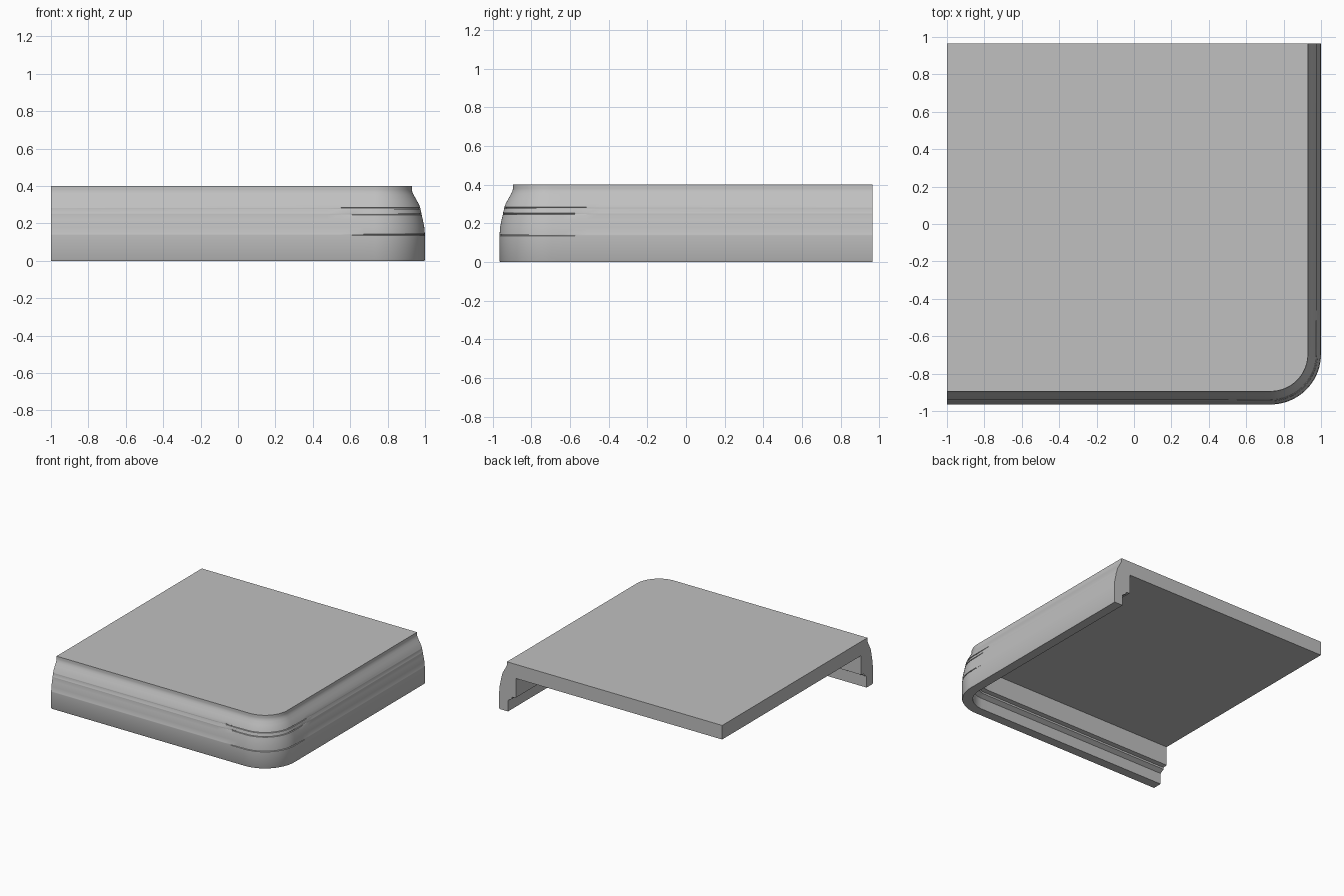
import bpy, bmesh, math
from mathutils import Vector

if "Cube" in bpy.data.objects:
    bpy.data.objects.remove(bpy.data.objects["Cube"])

W, D, R = 1.0, 0.965, 0.27      # half width, half depth, outer corner radius
TOP, UNDER = 0.40, 0.286        # top and underside heights of the panel

mat = bpy.data.materials.new("light_grey")
mat.diffuse_color = (0.53, 0.53, 0.53, 1)
mat.use_nodes = True
mat.node_tree.nodes["Principled BSDF"].inputs["Base Color"].default_value = mat.diffuse_color

# Outer profile as (inset, height), from the foot to the top edge
outer = [(0.004, 0.0), (0.0, 0.008), (0.0, 0.14), (0.004, 0.18), (0.012, 0.22), (0.018, 0.25),
         (0.025, 0.28), (0.033, 0.303), (0.048, 0.33), (0.061, 0.353), (0.068, 0.368),
         (0.07, 0.38), (0.07, TOP)]
# Inner profile, from the panel underside down to the rebated lip
inner = [(0.15, UNDER), (0.15, 0.13), (0.115, 0.125), (0.115, 0.11), (0.08, 0.09), (0.08, 0.0)]
# Groove height -> distance over which it fades along the straight walls
grooves = {0.14: 0.12, 0.25: 0.18, 0.28: 0.25}


def section(dist):
    """Profile at a given distance from the corner, with fading grooves."""
    pts = []
    for d, z in outer:
        if z in grooves:
            depth = 0.008 * max(0.0, 1 - dist / grooves[z])
            pts += [(d, z - 0.004), (d + depth, z - 0.002),
                    (d + depth, z + 0.002), (d + 0.001, z + 0.004)]
        else:
            pts.append((d, z))
    return pts + inner


# Path stations: outer point, inward direction, distance from the corner
cx, cy = W - R, -D + R
fades = (0.25, 0.18, 0.12, 0.06)
stations = [(Vector((-W, -D)), Vector((0, 1)), 9)]
stations += [(Vector((cx - f, -D)), Vector((0, 1)), f) for f in fades]
for i in range(25):
    a = -math.pi / 2 + i * math.pi / 48
    n = Vector((math.cos(a), math.sin(a)))
    stations.append((Vector((cx, cy)) + n * R, -n, 0))
stations += [(Vector((W, cy + f)), Vector((-1, 0)), f) for f in reversed(fades)]
stations.append((Vector((W, D)), Vector((-1, 0)), 9))

# Sweep the rim and close it with the panel and the cut ends
bm = bmesh.new()
rows = []
for p, n, dist in stations:
    rows.append([bm.verts.new((*(p + n * d), z)) for d, z in section(dist)])
count = len(rows[0])
top_i = count - len(inner) - 1
for a, b in zip(rows, rows[1:]):
    for j in range(count):
        if j != top_i:
            k = (j + 1) % count
            bm.faces.new((a[j], b[j], b[k], a[k]))

back_top = bm.verts.new((-W, D, TOP))
back_low = bm.verts.new((-W, D, UNDER))
bm.faces.new([r[top_i] for r in rows] + [back_top])
bm.faces.new([r[top_i + 1] for r in rows] + [back_low])
for r in (rows[0], rows[-1]):
    bm.faces.new(r[:top_i + 1] + [back_top, back_low] + r[top_i + 1:])
bmesh.ops.recalc_face_normals(bm, faces=bm.faces[:])

mesh = bpy.data.meshes.new("corner_panel")
bm.to_mesh(mesh)
bm.free()
mesh.materials.append(mat)
panel = bpy.data.objects.new("corner_panel", mesh)
bpy.context.collection.objects.link(panel)
bpy.context.view_layer.objects.active = panel
panel.select_set(True)
bpy.ops.object.shade_smooth_by_angle(angle=math.radians(28))
